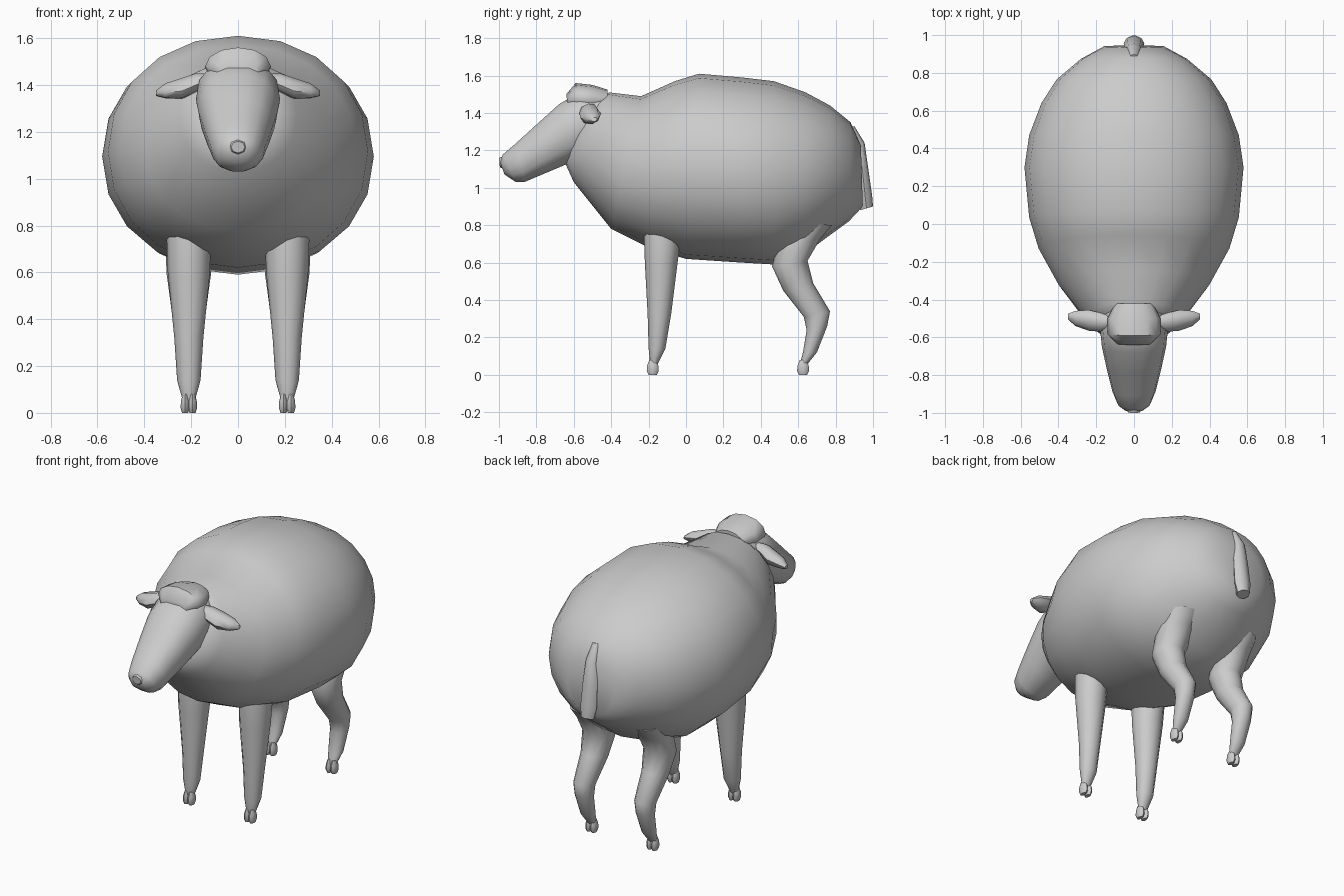
import bpy, bmesh, math
from mathutils import Vector


def finish(name, bm, angle=50):
    bmesh.ops.recalc_face_normals(bm, faces=bm.faces)
    mesh = bpy.data.meshes.new(name)
    bm.to_mesh(mesh)
    bm.free()
    obj = bpy.data.objects.new(name, mesh)
    bpy.context.collection.objects.link(obj)
    bpy.ops.object.select_all(action='DESELECT')
    obj.select_set(True)
    bpy.context.view_layer.objects.active = obj
    bpy.ops.object.shade_smooth_by_angle(angle=math.radians(angle))
    return obj


def loft(name, rings, sides=12, power=2.0, angle=50):
    """Skin rings given as (centre, half axis u, half axis v)."""
    bm = bmesh.new()
    loops = []
    for c, u, v in rings:
        loop = []
        for i in range(sides):
            a = 2 * math.pi * i / sides
            ca, sa = math.cos(a), math.sin(a)
            p = Vector(c)
            p += Vector(u) * math.copysign(abs(ca) ** (2 / power), ca)
            p += Vector(v) * math.copysign(abs(sa) ** (2 / power), sa)
            loop.append(bm.verts.new(p))
        loops.append(loop)
    for a, b in zip(loops, loops[1:]):
        for i in range(sides):
            j = (i + 1) % sides
            bm.faces.new((a[i], a[j], b[j], b[i]))
    bm.faces.new(loops[0])
    bm.faces.new(loops[-1])
    return finish(name, bm, angle)


def side_rings(sections, x=0.0):
    """Sections drawn in the side view: y1, z1, y2, z2, half width."""
    return [((x, (y1 + y2) / 2, (z1 + z2) / 2),
             (w, 0, 0),
             (0, (y1 - y2) / 2, (z1 - z2) / 2))
            for y1, z1, y2, z2, w in sections]


# Woolly body with the short neck
body = [(-0.50, 1.46, -0.65, 1.14, 0.16), (-0.41, 1.51, -0.60, 1.03, 0.25),
        (-0.24, 1.49, -0.40, 0.78, 0.40), (-0.06, 1.57, -0.20, 0.68, 0.505),
        (0.07, 1.61, 0.00, 0.62, 0.555), (0.30, 1.59, 0.30, 0.60, 0.58),
        (0.47, 1.57, 0.47, 0.59, 0.555), (0.64, 1.51, 0.64, 0.65, 0.49),
        (0.77, 1.44, 0.76, 0.74, 0.41), (0.88, 1.35, 0.87, 0.82, 0.28),
        (0.935, 1.23, 0.945, 0.90, 0.16)]
loft("woolly_body", side_rings(body), 20, 2.1)

# Head, from muzzle to the back of the skull
head = [(-0.995, 1.14, -0.97, 1.07, 0.05), (-0.98, 1.18, -0.91, 1.03, 0.09),
        (-0.91, 1.24, -0.86, 1.03, 0.115), (-0.79, 1.35, -0.74, 1.08, 0.145),
        (-0.68, 1.45, -0.62, 1.13, 0.17), (-0.58, 1.51, -0.53, 1.17, 0.18),
        (-0.46, 1.50, -0.44, 1.22, 0.16)]
loft("head", side_rings(head), 14, 2.3)

# Nose pad
loft("nose", side_rings([(-1.0, 1.16, -0.995, 1.11, 0.03),
                         (-0.95, 1.18, -0.95, 1.09, 0.06)]), 8)

# Wool tuft on the forehead
tuft = [(-0.64, 1.50, -0.63, 1.42, 0.09), (-0.59, 1.56, -0.58, 1.40, 0.14),
        (-0.50, 1.55, -0.50, 1.40, 0.14), (-0.42, 1.525, -0.42, 1.41, 0.10)]
loft("forehead_wool", side_rings(tuft), 12)

# Tail hanging down the rump
tail = [(0.90, 1.33, 0.84, 1.31, 0.025), (0.955, 1.24, 0.88, 1.22, 0.04),
        (0.975, 1.10, 0.91, 1.10, 0.05), (0.995, 0.96, 0.92, 0.96, 0.055),
        (1.0, 0.90, 0.93, 0.88, 0.04)]
loft("tail", side_rings(tail), 8)

front_leg = [(-0.22, 0.82, -0.02, 0.82, 0.09), (-0.225, 0.75, -0.025, 0.75, 0.095),
             (-0.22, 0.60, -0.045, 0.60, 0.09), (-0.205, 0.32, -0.08, 0.32, 0.062),
             (-0.20, 0.14, -0.11, 0.14, 0.05), (-0.195, 0.09, -0.14, 0.08, 0.035),
             (-0.19, 0.05, -0.155, 0.05, 0.025)]
hind_leg = [(0.55, 0.82, 0.78, 0.80, 0.10), (0.49, 0.70, 0.72, 0.73, 0.10),
            (0.46, 0.58, 0.65, 0.61, 0.095), (0.52, 0.45, 0.68, 0.49, 0.078),
            (0.63, 0.31, 0.77, 0.34, 0.06), (0.645, 0.24, 0.755, 0.26, 0.054),
            (0.625, 0.12, 0.70, 0.12, 0.045), (0.615, 0.08, 0.66, 0.07, 0.032),
            (0.61, 0.05, 0.645, 0.05, 0.024)]

for side, s in (("left", 1), ("right", -1)):
    # Legs and cloven hooves
    for part, sections, hoof_y in (("front", front_leg, -0.178), ("hind", hind_leg, 0.626)):
        loft(f"{part}_leg_{side}", side_rings(sections, s * 0.21), 12)
        for toe, dx in (("inner", -0.016), ("outer", 0.016)):
            c = (s * (0.21 + dx), hoof_y)
            loft(f"{part}_hoof_{toe}_{side}",
                 [((*c, z), (w, 0, 0), (0, d, 0)) for z, w, d in
                  ((0.0, 0.013, 0.022), (0.02, 0.019, 0.032),
                   (0.05, 0.018, 0.030), (0.08, 0.010, 0.018))], 8)
    # Drooping ear: x, y, z, half depth, half height
    ear = [(0.12, -0.52, 1.43, 0.03, 0.02), (0.18, -0.52, 1.41, 0.05, 0.04),
           (0.24, -0.51, 1.385, 0.055, 0.045), (0.31, -0.50, 1.375, 0.04, 0.032),
           (0.35, -0.49, 1.365, 0.015, 0.012)]
    loft(f"ear_{side}",
         [((s * x, y, z), (0, d, 0.2 * d), (0, -0.1 * h, h)) for x, y, z, d, h in ear], 8)
